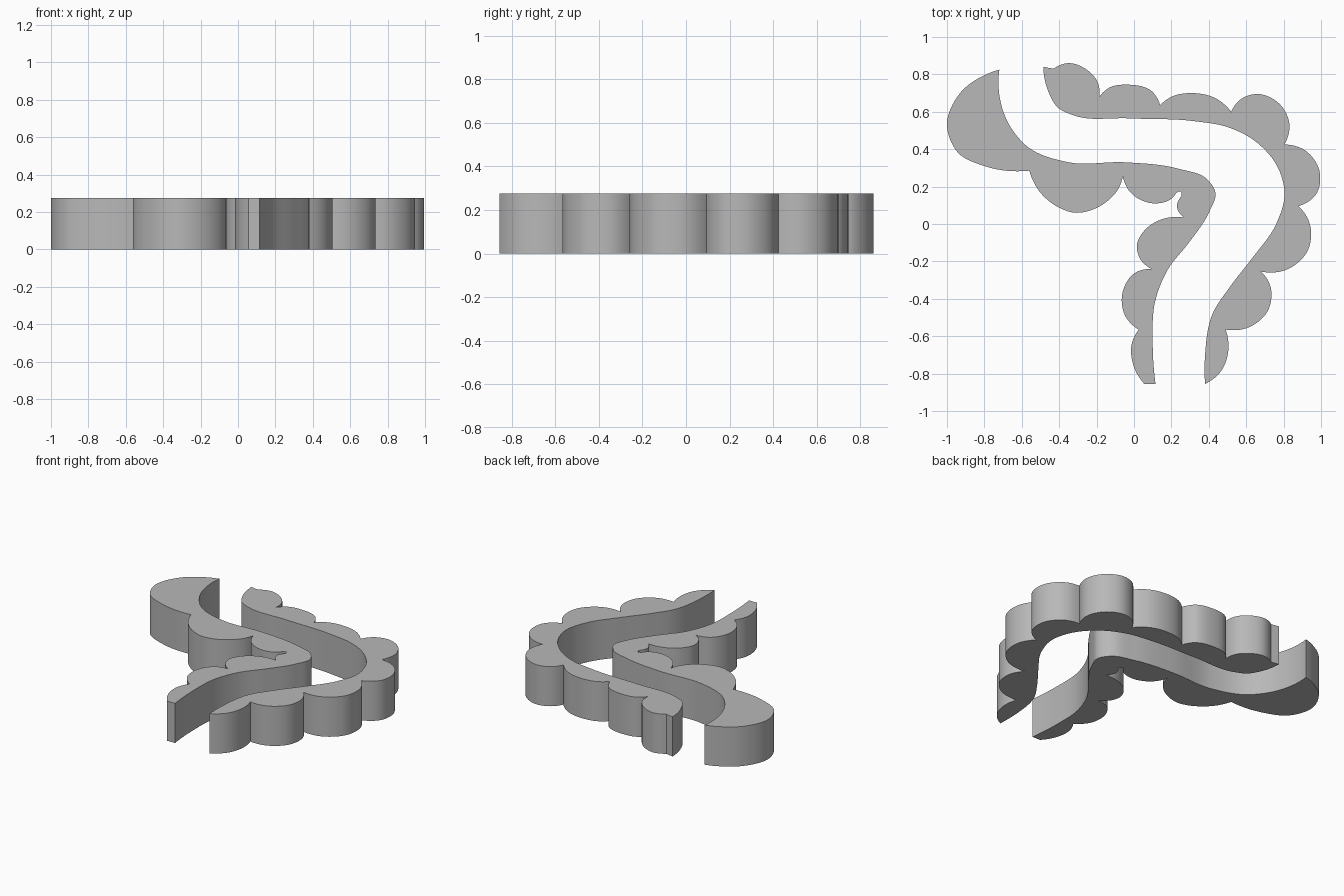
import bpy
import bmesh
import math
from mathutils import Vector

cube = bpy.data.objects.get("Cube")
if cube:
    bpy.data.objects.remove(cube, do_unlink=True)

HEIGHT = 0.275
STEPS = 8

grey = bpy.data.materials.new("plain_grey")
grey.use_nodes = True
grey.diffuse_color = (0.48, 0.48, 0.48, 1)
grey.node_tree.nodes["Principled BSDF"].inputs["Base Color"].default_value = grey.diffuse_color


def smooth_run(points):
    """Smooth curve through the points, without its last point."""
    pts = [Vector(p) for p in points]
    if len(pts) == 2:
        return pts[:1]
    gaps = [(b - a).length for a, b in zip(pts, pts[1:])]
    slopes = [(b - a) / gap for a, b, gap in zip(pts, pts[1:], gaps)]
    tangents = [(slopes[i - 1] * gaps[i] + slopes[i] * gaps[i - 1]) / (gaps[i - 1] + gaps[i])
                for i in range(1, len(slopes))]
    tangents.insert(0, slopes[0] * 2 - tangents[0])
    tangents.append(slopes[-1] * 2 - tangents[-1])
    curve = []
    for i, gap in enumerate(gaps):
        for step in range(STEPS):
            t = step / STEPS
            ease = t * t * (3 - 2 * t)
            curve.append(pts[i].lerp(pts[i + 1], ease)
                         + tangents[i] * gap * t * (1 - t) ** 2
                         - tangents[i + 1] * gap * t * t * (1 - t))
    return curve


def build_bank(name, runs):
    """Join the runs corner to corner into a closed outline and raise it."""
    outline = []
    for run, following in zip(runs, runs[1:] + runs[:1]):
        outline += smooth_run(run + following[:1])
    bm = bmesh.new()
    base = bm.faces.new([bm.verts.new((p.x, p.y, 0)) for p in outline])
    raised = bmesh.ops.extrude_face_region(bm, geom=[base], use_keep_orig=True)
    top = [v for v in raised["geom"] if isinstance(v, bmesh.types.BMVert)]
    bmesh.ops.translate(bm, verts=top, vec=(0, 0, HEIGHT))
    bmesh.ops.recalc_face_normals(bm, faces=bm.faces)
    mesh = bpy.data.meshes.new(name)
    bm.to_mesh(mesh)
    bm.free()
    mesh.materials.append(grey)
    bank = bpy.data.objects.new(name, mesh)
    bpy.context.collection.objects.link(bank)
    bpy.ops.object.select_all(action="DESELECT")
    bank.select_set(True)
    bpy.context.view_layer.objects.active = bank
    bpy.ops.object.shade_smooth_by_angle(angle=math.radians(30))


# Inner bank: scallops, flat foot, then the smooth channel side
inner_scallops = [
    [(-.72, .825), (-.79, .8), (-.93, .7), (-1, .53), (-.94, .38), (-.8, .31)],
    [(-.56, .285), (-.48, .145), (-.31, .06), (-.145, .12), (-.08, .195)],
    [(-.06, .255), (-.02, .17), (.11, .11), (.2, .135)],
    [(.225, .165), (.25, .172)],
    [(.255, .15), (.23, .1)],
    [(.265, .035), (.165, .03), (.06, -.03), (.015, -.115), (.035, -.19)],
    [(.095, -.24), (0, -.265), (-.06, -.36), (-.05, -.485)],
    [(.025, -.565), (-.013, -.645), (-.005, -.75)],
    [(.055, -.855)],
]
inner_channel = [
    (.115, -.855), (.1, -.645), (.115, -.405), (.18, -.245), (.297, -.095),
    (.4, .06), (.435, .17), (.39, .24), (.24, .295), (-.05, .33),
    (-.35, .33), (-.565, .41), (-.68, .555), (-.72, .69),
]
build_bank("inner_scalloped_bank", inner_scallops + [inner_channel])

# Outer bank: scallops round the bend, then the smooth channel side
outer_scallops = [
    [(-.485, .84)],
    [(-.43, .83), (-.35, .86), (-.26, .83), (-.195, .76)],
    [(-.185, .68), (-.13, .73), (-.035, .745), (.095, .71)],
    [(.14, .635), (.2, .68), (.31, .7), (.44, .67)],
    [(.52, .6), (.575, .67), (.66, .695), (.78, .64), (.83, .54)],
    [(.805, .425), (.92, .39), (.99, .29), (.98, .17)],
    [(.88, .095), (.94, 0), (.93, -.14), (.825, -.24)],
    [(.68, -.255), (.73, -.335), (.715, -.465), (.63, -.545)],
    [(.49, -.565), (.505, -.665), (.47, -.78)],
]
outer_channel = [
    (.38, -.855), (.38, -.7), (.42, -.48), (.51, -.34), (.63, -.185),
    (.76, 0), (.805, .16), (.775, .29), (.645, .445), (.51, .515),
    (.32, .55), (-.025, .565), (-.335, .585), (-.41, .625), (-.45, .69),
]
build_bank("outer_scalloped_bank", outer_scallops + [outer_channel])
